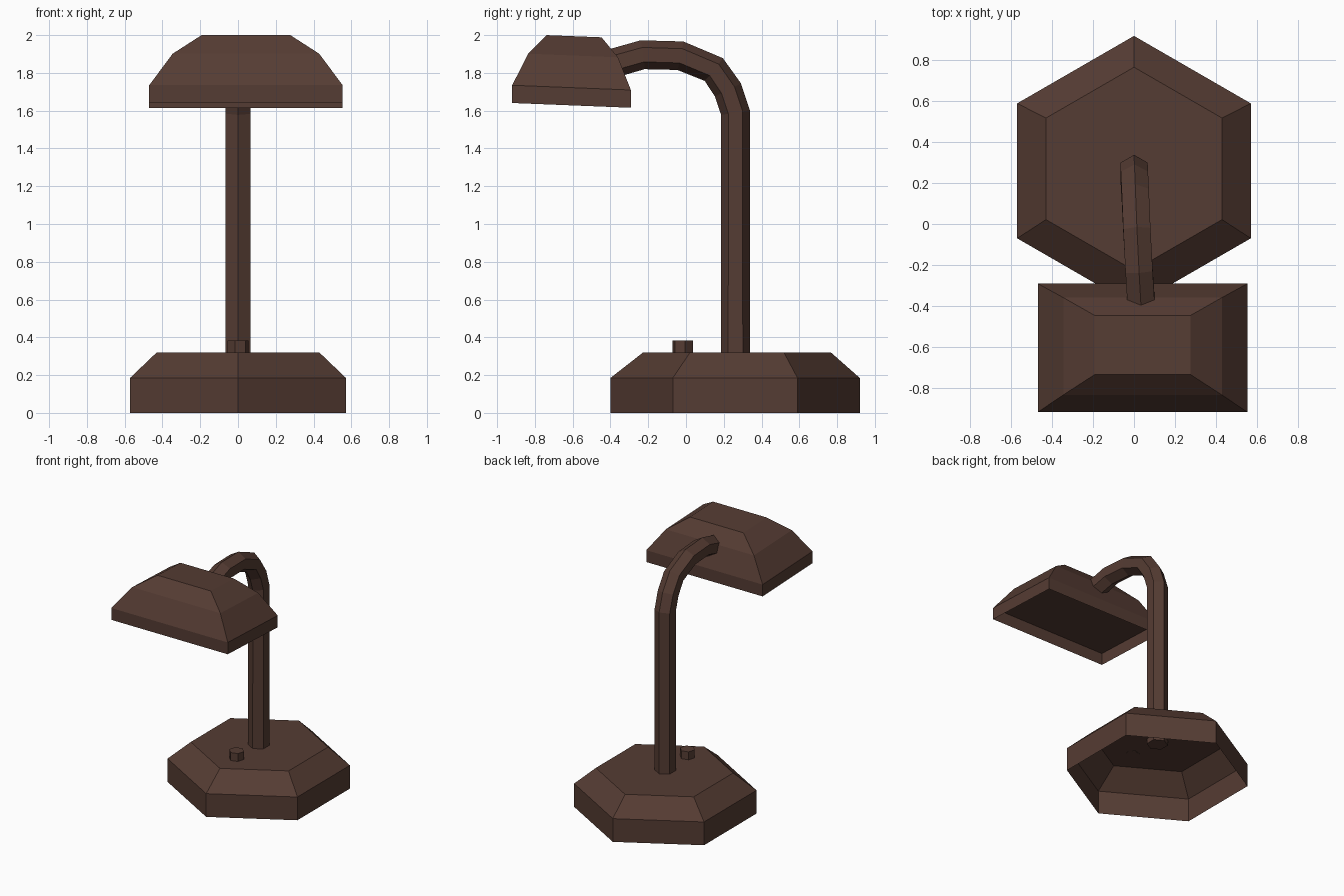
import bpy
import bmesh
from math import cos, sin, radians, tau
from mathutils import Vector

cube = bpy.data.objects.get("Cube")
if cube:
    bpy.data.objects.remove(cube, do_unlink=True)

COLOUR = (0.091, 0.045, 0.033, 1)
brown = bpy.data.materials.new("dark_brown")
brown.use_nodes = True
brown.diffuse_color = COLOUR
bsdf = brown.node_tree.nodes["Principled BSDF"]
bsdf.inputs["Base Color"].default_value = COLOUR
bsdf.inputs["Roughness"].default_value = 0.8


def loft(name, rings, cap_start=True, cap_end=True):
    """Flat-faced skin through rings that run anticlockwise seen from the end."""
    bm = bmesh.new()
    loops = [[bm.verts.new(p) for p in ring] for ring in rings]
    for a, b in zip(loops, loops[1:]):
        n = len(a)
        for i in range(n):
            j = (i + 1) % n
            bm.faces.new((a[i], a[j], b[j], b[i]))
    if cap_start:
        bm.faces.new(loops[0][::-1])
    if cap_end:
        bm.faces.new(loops[-1])
    mesh = bpy.data.meshes.new(name)
    bm.to_mesh(mesh)
    bm.free()
    mesh.materials.append(brown)
    obj = bpy.data.objects.new(name, mesh)
    bpy.context.collection.objects.link(obj)
    return obj


def hexagon(centre, radius, u=Vector((1, 0, 0)), v=Vector((0, 1, 0)), turn=30):
    """Six points around a centre in the plane of u and v."""
    angles = [radians(turn) + tau * i / 6 for i in range(6)]
    return [Vector(centre) + radius * (cos(a) * u + sin(a) * v) for a in angles]


def shade_ring(half_x, half_y, y, z):
    """Rectangle of the shade, dipping slightly towards the back."""
    corners = ((-1, -1), (1, -1), (1, 1), (-1, 1))
    return [Vector((0.042 + sx * half_x, y + sy * half_y, z - 0.04 * sy * half_y))
            for sx, sy in corners]


# Hollow hexagonal base, open underneath
loft("base", [hexagon((0, 0.26, 0), 0.66),
              hexagon((0, 0.26, 0.185), 0.66),
              hexagon((0, 0.27, 0.32), 0.497)], cap_start=False)

# Small switch on the base
loft("switch_knob", [hexagon((0, -0.018, z), 0.056, turn=14) for z in (0.318, 0.383)])

# Post and bent neck as one hexagonal tube
path = [Vector(p) for p in (
    (0, 0.262, 0.28), (0, 0.262, 1.59), (0.002, 0.222, 1.71),
    (0.006, 0.147, 1.818), (0.014, -0.03, 1.891), (0.025, -0.23, 1.896),
    (0.034, -0.373, 1.855), (0.04, -0.48, 1.81))]
tube = []
for i, p in enumerate(path):
    before = (p - path[i - 1]).normalized() if i else Vector((0, 0, 1))
    after = (path[i + 1] - p).normalized() if i + 1 < len(path) else before
    tangent = (before + after).normalized()
    side = Vector((1, 0, 0))
    side = (side - tangent * side.dot(tangent)).normalized()
    tube.append(hexagon(p, 0.077, side, tangent.cross(side)))
loft("post_and_neck", tube)

# Stepped rectangular shade with a recessed underside panel
rim = shade_ring(0.512, 0.314, -0.606, 1.628)
wall_top = shade_ring(0.512, 0.314, -0.606, 1.722)
loft("lamp_shade", [rim, wall_top,
                    shade_ring(0.388, 0.238, -0.598, 1.892),
                    shade_ring(0.235, 0.145, -0.592, 1.994)], cap_start=False)
loft("shade_panel", [wall_top], cap_end=False)
